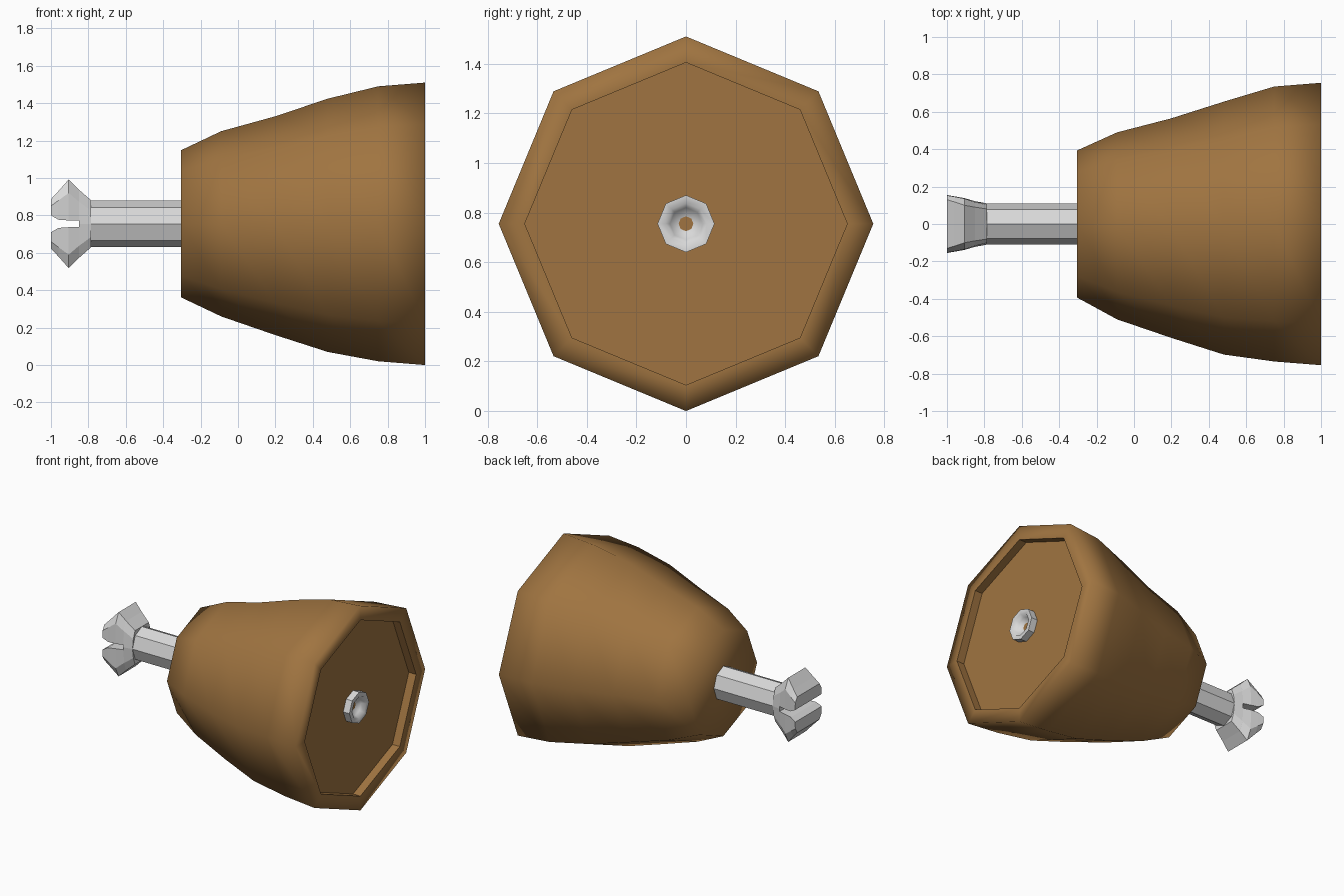
import bpy, bmesh, math

if "Cube" in bpy.data.objects:
    bpy.data.objects.remove(bpy.data.objects["Cube"])

CZ = 0.755  # height of the long axis


def material(name, rgb):
    m = bpy.data.materials.new(name)
    m.diffuse_color = (*rgb, 1)
    m.use_nodes = True
    m.node_tree.nodes["Principled BSDF"].inputs["Base Color"].default_value = m.diffuse_color
    return m


wood = material("brown wood", (0.35, 0.175, 0.052))
metal = material("pale metal", (0.69, 0.69, 0.69))


def octagon(x, ry, rz=None, oy=0, oz=0):
    """Ring of eight points around the x axis."""
    rz = ry if rz is None else rz
    return [(x, oy + ry * math.cos(i * math.pi / 4),
             CZ + oz + rz * math.sin(i * math.pi / 4)) for i in range(8)]


def loft(name, rings, mat, smooth_bands=(), smooth_start=False,
         cap_start=True, cap_end=True):
    """Skin a list of equal rings; chosen bands are smooth shaded."""
    bm = bmesh.new()
    loops = [[bm.verts.new(p) for p in r] for r in rings]
    n = len(rings[0])
    for k, (a, b) in enumerate(zip(loops, loops[1:])):
        for i in range(n):
            j = (i + 1) % n
            f = bm.faces.new((a[i], a[j], b[j], b[i]))
            f.smooth = k in smooth_bands
    if cap_start:
        bm.faces.new(loops[0]).smooth = smooth_start
    if cap_end:
        bm.faces.new(loops[-1])
    bmesh.ops.recalc_face_normals(bm, faces=bm.faces)
    me = bpy.data.meshes.new(name)
    bm.to_mesh(me)
    bm.free()
    me.materials.append(mat)
    ob = bpy.data.objects.new(name, me)
    bpy.context.collection.objects.link(ob)
    return ob


# wooden body: slightly uneven bell, rim, recess wall and recessed floor
body = [octagon(-0.305, 0.393), octagon(-0.09, 0.5, 0.495, -0.01, 0),
        octagon(0.20, 0.587, 0.585, -0.022, -0.01),
        octagon(0.48, 0.676, 0.677, -0.022, -0.008),
        octagon(0.75, 0.735), octagon(1.0, 0.755),
        octagon(1.0, 0.65), octagon(0.94, 0.65)]
loft("body", body, wood, smooth_bands=range(6), smooth_start=True)

# metal rod entering the narrow end
loft("rod", [octagon(-0.79, 0.11, 0.125), octagon(-0.25, 0.11, 0.125)], metal)

# hollow rod tip in the middle of the recess
loft("rod_socket", [octagon(0.9, 0.115), octagon(0.99, 0.115),
                    octagon(0.99, 0.082), octagon(0.96, 0.065),
                    octagon(0.94, 0.03), octagon(0.935, 0.002)],
     metal, smooth_bands=(1, 2, 3, 4))


# two flared jaws at the far end, mirrored above and below the slot
def jaw_section(x, inner, mid, top, sign):
    pts = [inner, mid, top]
    half = [(x, y, CZ + sign * z) for y, z in pts]
    return half + [(x, -y, z) for x, y, z in reversed(half)]


for name, sign in (("upper_jaw", 1), ("lower_jaw", -1)):
    sections = [
        jaw_section(-0.785, (0.11, 0), (0.10, 0.07), (0.08, 0.125), sign),
        jaw_section(-0.85, (0.122, 0), (0.117, 0.118), (0.09, 0.182), sign),
        jaw_section(-0.851, (0.122, 0.018), (0.117, 0.118), (0.09, 0.183), sign),
        jaw_section(-0.905, (0.138, 0.018), (0.135, 0.165), (0.10, 0.237), sign),
        jaw_section(-0.96, (0.148, 0.022), (0.146, 0.125), (0.118, 0.175), sign),
        jaw_section(-1.0, (0.155, 0.045), (0.153, 0.095), (0.13, 0.132), sign)]
    loft(name, sections, metal)
